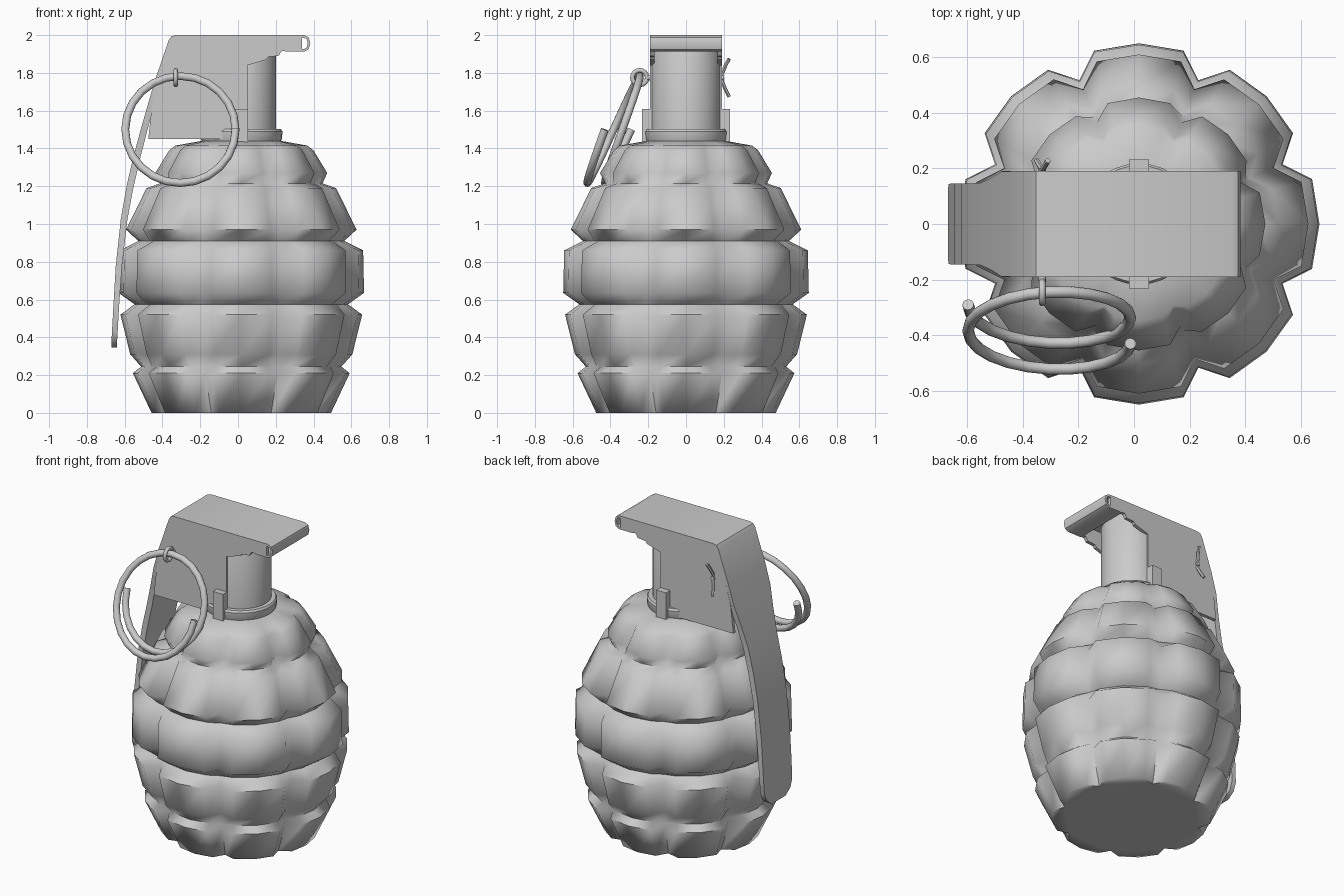
import bpy, bmesh, math
from mathutils import Vector

if "Cube" in bpy.data.objects:
    bpy.data.objects.remove(bpy.data.objects["Cube"])

CX = 0.0175  # axis of the body


def make(name, bm, angle=35):
    bmesh.ops.recalc_face_normals(bm, faces=bm.faces)
    me = bpy.data.meshes.new(name)
    bm.to_mesh(me)
    bm.free()
    ob = bpy.data.objects.new(name, me)
    bpy.context.collection.objects.link(ob)
    bpy.ops.object.select_all(action='DESELECT')
    ob.select_set(True)
    bpy.context.view_layer.objects.active = ob
    bpy.ops.object.shade_smooth_by_angle(angle=math.radians(angle))
    return ob


def loft(name, rings, angle=35):
    """Skin closed vertex rings and cap both ends."""
    bm = bmesh.new()
    vs = [[bm.verts.new(p) for p in r] for r in rings]
    n = len(vs[0])
    for a, b in zip(vs, vs[1:]):
        for i in range(n):
            j = (i + 1) % n
            bm.faces.new((a[i], a[j], b[j], b[i]))
    bm.faces.new(vs[0])
    bm.faces.new(vs[-1])
    return make(name, bm, angle)


def lathe(name, profile, n=32):
    return loft(name, [[(CX + r * math.cos(2 * math.pi * i / n), r * math.sin(2 * math.pi * i / n), z)
                        for i in range(n)] for r, z in profile])


def tube(name, pts, r, sides=10):
    """Round wire along a path."""
    pts = [Vector(p) for p in pts]
    rings, u = [], None
    for i, p in enumerate(pts):
        d = (pts[min(i + 1, len(pts) - 1)] - pts[max(i - 1, 0)]).normalized()
        u = d.orthogonal() if u is None else u - d * u.dot(d)
        u = u.normalized()
        v = d.cross(u)
        rings.append([p + r * (math.cos(t) * u + math.sin(t) * v)
                      for t in (2 * math.pi * k / sides for k in range(sides))])
    return loft(name, rings, 50)


def box(name, x0, x1, y0, y1, z0, z1):
    return loft(name, [[(x0, y0, z), (x1, y0, z), (x1, y1, z), (x0, y1, z)] for z in (z0, z1)])


# Segmented body: (radius, height, depth of the upright grooves)
body_profile = [
    (0.475, 0.0, 0.06), (0.574, 0.21, 0.075), (0.53, 0.245, 0.02),
    (0.588, 0.31, 0.08), (0.64, 0.52, 0.085), (0.565, 0.575, 0.02),
    (0.65, 0.635, 0.09), (0.645, 0.86, 0.09), (0.545, 0.91, 0.02),
    (0.61, 0.97, 0.085), (0.502, 1.19, 0.07), (0.43, 1.215, 0.015),
    (0.455, 1.27, 0.06), (0.382, 1.39, 0.05), (0.35, 1.415, 0.03), (0.21, 1.44, 0.0)]
rings = []
for r, z, depth in body_profile:
    ring = []
    for k in range(8):
        for off, rr in ((-22.5, r - depth), (-14.5, r - 0.006), (0, r), (14.5, r - 0.006)):
            a = math.radians(45 * k + off)
            ring.append((CX + rr * math.cos(a), rr * math.sin(a), z))
    rings.append(ring)
loft("body", rings, 65)

# Collar and neck
lathe("collar", [(0.2, 1.42), (0.215, 1.45), (0.218, 1.49), (0.21, 1.502), (0.17, 1.502)])
lathe("neck", [(0.183, 1.45), (0.183, 1.96), (0.17, 1.985)])

# Lever strip with rolled front lip: (x, z, half width, thickness) of the outer face
lever_path = [
    (0.25, 1.912, 0.19, 0.014), (0.35, 1.912, 0.19, 0.014), (0.374, 1.925, 0.19, 0.014),
    (0.383, 1.957, 0.19, 0.014), (0.374, 1.988, 0.19, 0.014), (0.35, 2.0, 0.19, 0.016),
    (-0.33, 2.0, 0.19, 0.02), (-0.352, 1.994, 0.19, 0.02), (-0.366, 1.975, 0.19, 0.02),
    (-0.44, 1.76, 0.19, 0.025), (-0.478, 1.63, 0.188, 0.033), (-0.515, 1.5, 0.165, 0.035),
    (-0.553, 1.36, 0.148, 0.037), (-0.59, 1.2, 0.146, 0.037), (-0.62, 1.03, 0.146, 0.035),
    (-0.647, 0.78, 0.146, 0.033), (-0.66, 0.56, 0.146, 0.03), (-0.667, 0.43, 0.143, 0.03),
    (-0.67, 0.38, 0.12, 0.03), (-0.67, 0.345, 0.07, 0.03)]
rings = []
for i, (x, z, w, t) in enumerate(lever_path):
    a, b = lever_path[max(i - 1, 0)], lever_path[min(i + 1, len(lever_path) - 1)]
    dx, dz = b[0] - a[0], b[1] - a[1]
    l = math.hypot(dx, dz)
    ix, iz = x - dz / l * t, z + dx / l * t
    rings.append([(x, -w, z), (x, w, z), (ix, w, iz), (ix, -w, iz)])
loft("lever", rings)

# Side plates under the lever, and small lugs beside the neck
plate = [(-0.35, 1.99), (0.34, 1.99), (0.34, 1.92), (0.23, 1.915), (0.215, 1.89), (0.16, 1.885),
         (0.15, 1.87), (0.05, 1.84), (0.05, 1.45), (-0.475, 1.45), (-0.455, 1.63), (-0.42, 1.76)]
for side, label in ((-1, "front"), (1, "back")):
    loft("side_plate_" + label, [[(x, side * y, z) for x, z in plate] for y in (0.168, 0.19)])
    y0, y1 = sorted((side * 0.185, side * 0.232))
    box("lug_" + label, CX - 0.036, CX + 0.036, y0, y1, 1.435, 1.61)

# Safety pin: shaft, eye and splayed ends
PX, PZ = -0.33, 1.775
tube("pin_shaft", [(PX, -0.21, PZ), (PX, 0.2, PZ)], 0.014, 8)
bpy.ops.mesh.primitive_torus_add(location=(PX, -0.245, PZ), rotation=(0, math.pi / 2, 0), major_radius=0.039,
                                 minor_radius=0.012, major_segments=16, minor_segments=8)
bpy.context.object.name = "pin_eye"
bpy.ops.object.shade_smooth()
for s, label in ((1, "upper"), (-1, "lower")):
    tube("pin_end_" + label, [(PX, 0.18, PZ), (PX, 0.195, PZ + s * 0.03), (PX + s * 0.01, 0.21, PZ + s * 0.065),
                              (PX + s * 0.02, 0.228, PZ + s * 0.1)], 0.01, 6)

# Pull ring: one and a half turns of wire, tilted outwards
coil = []
for i in range(37):
    f = i / 36
    a = math.pi + f * 3 * math.pi
    coil.append((-0.305 + 0.292 * math.cos(a), -0.36 + 0.115 * math.sin(a) + 0.07 * (1 - 2 * f),
                 1.5 + 0.283 * math.sin(a)))
tube("pull_ring", coil, 0.021)
